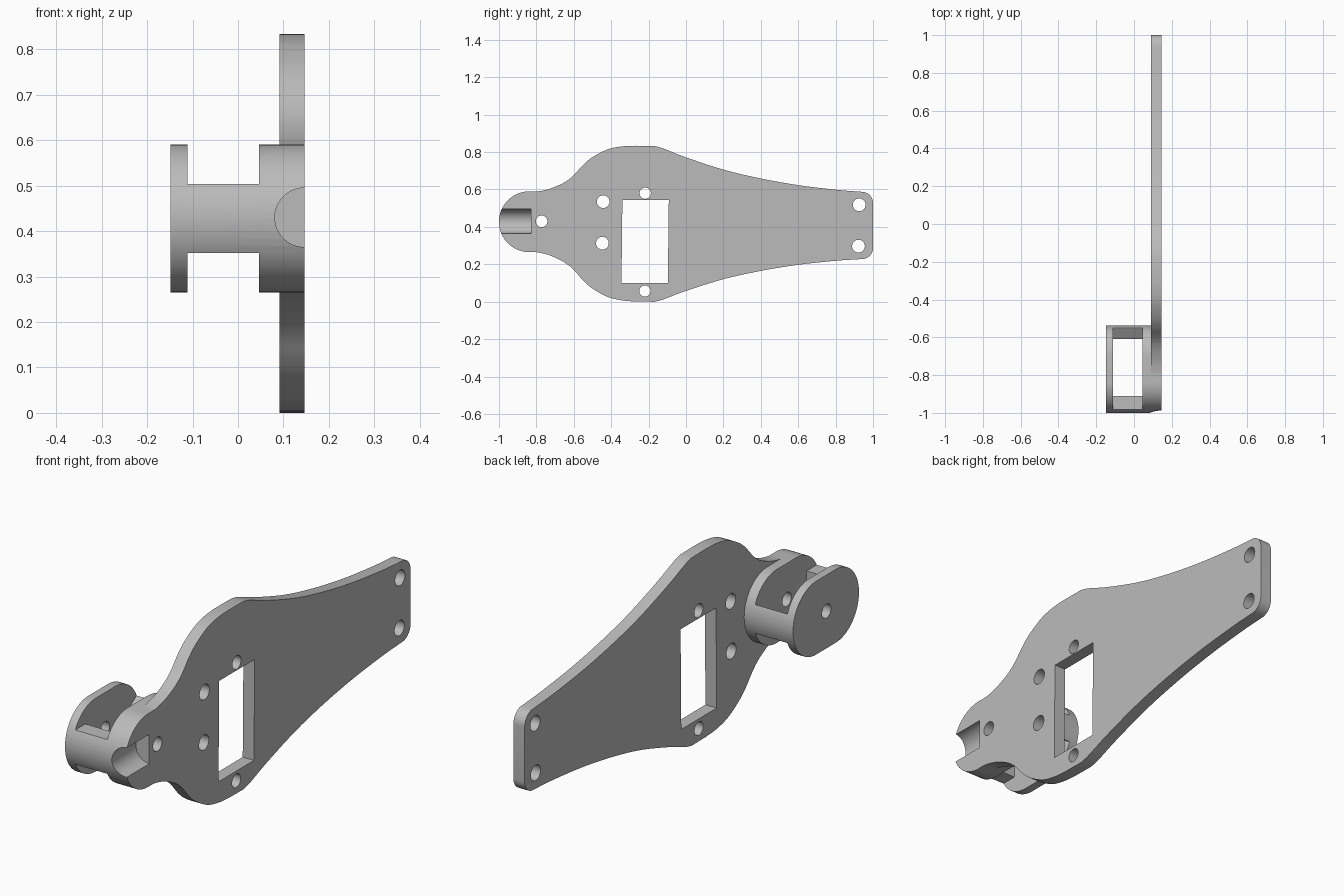
import bpy, bmesh, math
from mathutils import Matrix, Vector

if "Cube" in bpy.data.objects:
    bpy.data.objects.remove(bpy.data.objects["Cube"], do_unlink=True)

grey = bpy.data.materials.new("matte_grey")
grey.use_nodes = True
grey.diffuse_color = (0.5, 0.5, 0.5, 1)
grey.node_tree.nodes["Principled BSDF"].inputs["Base Color"].default_value = (0.5, 0.5, 0.5, 1)

PLATE_IN, PLATE_OUT = 0.091, 0.146
EAR_OUT, GAP_L, GAP_R = -0.148, -0.111, 0.046
EAR_Z, EAR_R, EAR_FRONT, EAR_BACK = 0.4275, 0.1625, -0.8375, -0.70


def prism(name, profile, x0, x1):
    """Extrude a (y, z) profile along x."""
    bm = bmesh.new()
    face = bm.faces.new([bm.verts.new((x0, y, z)) for y, z in profile])
    new = bmesh.ops.extrude_face_region(bm, geom=[face])["geom"]
    bmesh.ops.translate(bm, vec=(x1 - x0, 0, 0),
                        verts=[v for v in new if isinstance(v, bmesh.types.BMVert)])
    bmesh.ops.recalc_face_normals(bm, faces=bm.faces)
    mesh = bpy.data.meshes.new(name)
    bm.to_mesh(mesh)
    bm.free()
    mesh.materials.append(grey)
    obj = bpy.data.objects.new(name, mesh)
    bpy.context.collection.objects.link(obj)
    return obj


def box(y0, y1, z0, z1):
    return [(y0, z0), (y1, z0), (y1, z1), (y0, z1)]


def arc(cy, cz, r, a0, a1, n):
    angles = [math.radians(a0 + (a1 - a0) * i / n) for i in range(n + 1)]
    return [(cy + r * math.cos(a), cz + r * math.sin(a)) for a in angles]


def combine(target, tool, operation):
    """Apply a boolean and discard the tool."""
    tool.hide_render = True
    mod = target.modifiers.new("boolean", "BOOLEAN")
    mod.operation, mod.solver, mod.object = operation, "EXACT", tool
    bpy.context.view_layer.objects.active = target
    bpy.ops.object.modifier_apply(modifier=mod.name)
    bpy.data.objects.remove(tool, do_unlink=True)


def smooth_path(points, steps=5):
    """Catmull-Rom curve through the points."""
    p = [Vector(q) for q in points]
    p = [2 * p[0] - p[1]] + p + [2 * p[-1] - p[-2]]
    out = []
    for a, b, c, d in zip(p, p[1:], p[2:], p[3:]):
        for i in range(steps):
            t = i / steps
            out.append(0.5 * (2 * b + (c - a) * t + (2 * a - 5 * b + 4 * c - d) * t * t
                              + (3 * b - a - 3 * c + d) * t ** 3))
    return [tuple(v) for v in out] + [tuple(points[-1])]


def centre(y):
    """Slightly tilted centre line of the plate."""
    return 0.4165 - (0.018 if y < -0.22 else 0.0075) * (y + 0.22)


# Plate outline: half widths along y, mirrored about the centre line
bulge = [(-0.82, 0.161), (-0.78, 0.165), (-0.72, 0.181), (-0.65, 0.214), (-0.60, 0.253),
         (-0.55, 0.309), (-0.50, 0.351), (-0.42, 0.394), (-0.34, 0.412), (-0.27, 0.4165)]
taper = [(-0.17, 0.4165), (-0.12, 0.403), (0.0, 0.357), (0.2, 0.293), (0.4, 0.247),
         (0.6, 0.213), (0.8, 0.190), (0.92, 0.181)]
half = smooth_path(bulge) + smooth_path(taper) + arc(0.94, 0.12, 0.06, 80, 0, 8)
outline = [(y, centre(y) + w) for y, w in half]
outline += [(y, centre(y) - w) for y, w in reversed(half)]
body = prism("bracket_plate_with_clevis", outline, PLATE_IN, PLATE_OUT)

# Clevis: rounded block with a pocket that leaves two ears and two cross walls
clevis = prism("clevis", arc(EAR_BACK, EAR_Z, EAR_R, -90, 90, 32)
               + arc(EAR_FRONT, EAR_Z, EAR_R, 90, 270, 32), EAR_OUT, PLATE_OUT)
wall, lip = 0.076, 0.025
for side in (1, -1):
    pocket = [(-1.1, wall), (-0.80, wall), (-0.80, lip), (-0.61, lip),
              (-0.552, 0.064), (-0.45, 0.064), (-0.45, 0.3), (-1.1, 0.3)]
    combine(clevis, prism("pocket_cutter", [(y, EAR_Z + side * z) for y, z in pocket],
                          GAP_L, GAP_R), "DIFFERENCE")
combine(clevis, prism("opening_cutter", box(-0.91, -0.61, 0.2, 0.65), GAP_L, GAP_R), "DIFFERENCE")
combine(body, clevis, "UNION")

# Rectangular window
window = [(-0.345, 0.1), (-0.097, 0.1), (-0.092, 0.545), (-0.34, 0.545)]
combine(body, prism("window_cutter", window, 0, 0.3), "DIFFERENCE")

# Round holes
holes = [(-0.772, 0.43, 0.031), (-0.443, 0.535, 0.034), (-0.447, 0.313, 0.034),
         (-0.218, 0.58, 0.030), (-0.220, 0.057, 0.030),
         (0.926, 0.518, 0.034), (0.922, 0.297, 0.034)]
for y, z, r in holes:
    combine(body, prism("hole_cutter", arc(y, z, r, 0, 352.5, 47), -0.3, 0.3), "DIFFERENCE")

# Half-round socket running back from the nose
socket = prism("socket_cutter", arc(0, 0, 0.065, 0, 354.375, 63), -0.27, 0)
socket.data.transform(Matrix.Translation((PLATE_OUT, -0.83, 0.43))
                      @ Matrix.Rotation(math.radians(90), 4, "Z"))
combine(body, socket, "DIFFERENCE")

bpy.ops.object.select_all(action="DESELECT")
body.select_set(True)
bpy.context.view_layer.objects.active = body
bpy.ops.object.shade_smooth_by_angle(angle=math.radians(30))
